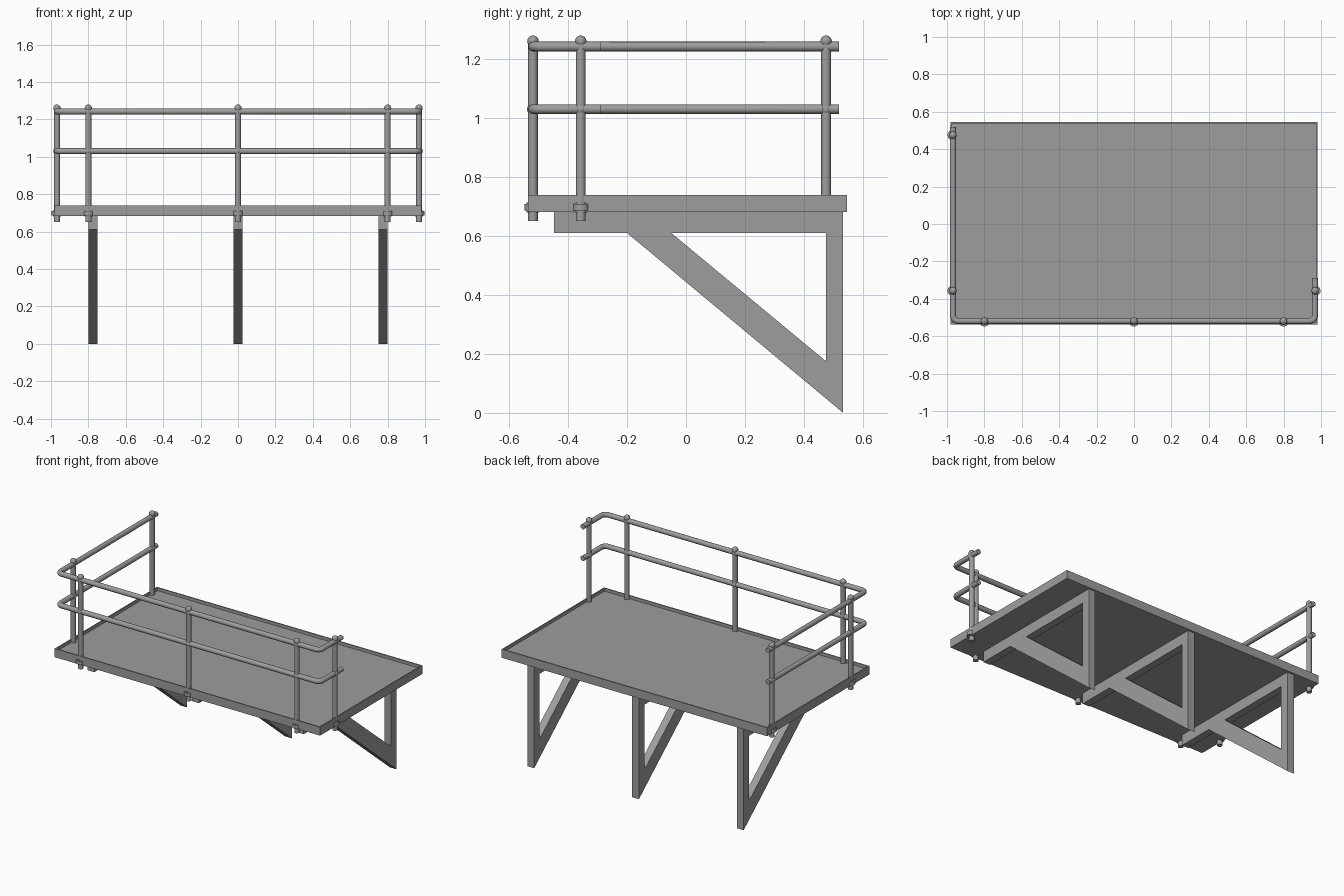
import bpy, bmesh, math
from mathutils import Matrix, Vector

if "Cube" in bpy.data.objects:
    bpy.data.objects.remove(bpy.data.objects["Cube"])

steel = bpy.data.materials.new("grey_steel")
steel.diffuse_color = (0.34, 0.34, 0.34, 1)
steel.use_nodes = True
steel.node_tree.nodes["Principled BSDF"].inputs["Base Color"].default_value = steel.diffuse_color


def finish(name, bm, smooth=False):
    bmesh.ops.recalc_face_normals(bm, faces=bm.faces)
    me = bpy.data.meshes.new(name)
    bm.to_mesh(me)
    bm.free()
    me.materials.append(steel)
    ob = bpy.data.objects.new(name, me)
    bpy.context.collection.objects.link(ob)
    if smooth:
        shade(ob)
    return ob


def shade(ob):
    bpy.ops.object.select_all(action='DESELECT')
    ob.select_set(True)
    bpy.context.view_layer.objects.active = ob
    bpy.ops.object.shade_smooth_by_angle(angle=math.radians(35))


def cylinder(bm, x, y, z0, z1, r):
    bmesh.ops.create_cone(bm, cap_ends=True, segments=24, radius1=r, radius2=r, depth=z1 - z0,
                          matrix=Matrix.Translation((x, y, (z0 + z1) / 2)))


def ball(bm, x, y, z, r):
    bmesh.ops.create_uvsphere(bm, u_segments=20, v_segments=12, radius=r,
                              matrix=Matrix.Translation((x, y, z)))


# Deck: shallow tray with a thin raised lip
X, Y0, Y1, Z0, Z1 = 0.982, -0.536, 0.546, 0.682, 0.739
bm = bmesh.new()
bmesh.ops.create_cube(bm, size=1, matrix=Matrix.Translation((0, (Y0 + Y1) / 2, (Z0 + Z1) / 2))
                      @ Matrix.Diagonal((2 * X, Y1 - Y0, Z1 - Z0, 1)))
bm.normal_update()
top = max(bm.faces, key=lambda f: f.calc_center_median().z)
bmesh.ops.inset_region(bm, faces=[top], thickness=0.012)
floor = bmesh.ops.extrude_discrete_faces(bm, faces=[top])["faces"]
bmesh.ops.translate(bm, verts=floor[0].verts, vec=(0, 0, -0.02))
finish("deck", bm)

# Triangular wall brackets: beam, upright and diagonal brace in one plate
profile = [(-0.448, 0.682), (0.533, 0.682), (0.533, 0.0), (-0.2, 0.61), (-0.448, 0.61),
           (-0.05, 0.61), (0.475, 0.61), (0.475, 0.175)]
members = [(0, 4, 3, 5, 6, 1), (1, 6, 7, 2), (2, 7, 5, 3)]
for label, x in (("left", -0.775), ("middle", 0), ("right", 0.775)):
    bm = bmesh.new()
    vs = [bm.verts.new((x - 0.025, y, z)) for y, z in profile]
    faces = [bm.faces.new([vs[i] for i in m]) for m in members]
    ext = bmesh.ops.extrude_face_region(bm, geom=faces, use_keep_orig=True)["geom"]
    bmesh.ops.translate(bm, vec=(0.05, 0, 0),
                        verts=[g for g in ext if isinstance(g, bmesh.types.BMVert)])
    finish(label + "_bracket", bm)

# Railing posts with ball caps, joint balls and clamp collars at the deck edge
RX, RY, TOP, MID = 0.968, -0.519, 1.242, 1.03
posts = {"front_left": (-0.8, RY), "front_middle": (0, RY), "front_right": (0.8, RY),
         "side_left": (-RX, -0.357), "side_right": (RX, -0.357), "back_left": (-RX, 0.475)}
for label, (x, y) in posts.items():
    bm = bmesh.new()
    cylinder(bm, x, y, 0.65, 1.26, 0.0165)
    ball(bm, x, y, 1.26, 0.0195)
    ball(bm, x, y, MID, 0.02)
    cylinder(bm, x, y, 0.68, 0.714, 0.021)
    cylinder(bm, x, y, 0.686, 0.709, 0.029)
    finish(label + "_post", bm, True)


# Rails: bent tubes along the left, front and a short return on the right
def rail(name, z, bend=0.03):
    pts = [(-RX, 0.518)]
    for cx, a0 in ((-RX + bend, math.pi), (RX - bend, 1.5 * math.pi)):
        for i in range(7):
            a = a0 + i / 6 * math.pi / 2
            pts.append((cx + bend * math.cos(a), RY + bend + bend * math.sin(a)))
    pts.append((RX, -0.29))
    cu = bpy.data.curves.new(name, 'CURVE')
    cu.dimensions = '3D'
    cu.bevel_depth = 0.0165
    cu.bevel_resolution = 4
    cu.use_fill_caps = True
    sp = cu.splines.new('POLY')
    sp.points.add(len(pts) - 1)
    for p, (x, y) in zip(sp.points, pts):
        p.co = (x, y, z, 1)
    cu.materials.append(steel)
    ob = bpy.data.objects.new(name, cu)
    bpy.context.collection.objects.link(ob)
    bpy.ops.object.select_all(action='DESELECT')
    ob.select_set(True)
    bpy.context.view_layer.objects.active = ob
    bpy.ops.object.convert(target='MESH')
    shade(bpy.context.view_layer.objects.active)


rail("top_rail", TOP)
rail("middle_rail", MID)
